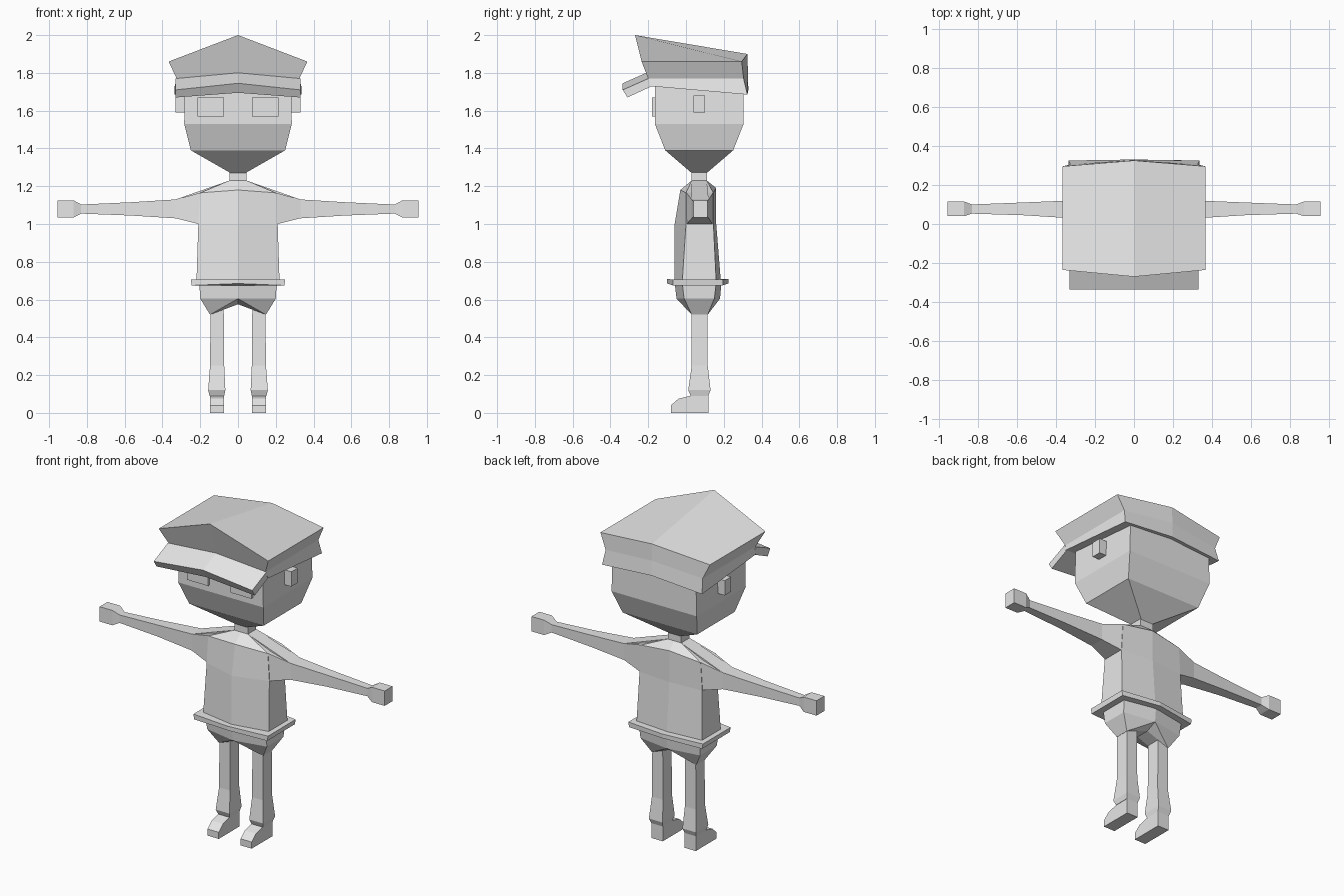
import bpy
import bmesh

default_cube = bpy.data.objects.get("Cube")
if default_cube:
    bpy.data.objects.remove(default_cube, do_unlink=True)

grey = bpy.data.materials.new("plain grey")
grey.use_nodes = True
grey.diffuse_color = (.8, .8, .8, 1)
grey.node_tree.nodes["Principled BSDF"].inputs["Base Color"].default_value = (.8, .8, .8, 1)


def finish(name, bm, mirrored=False):
    """Turn a bmesh into a flat shaded object, optionally mirrored across x."""
    bmesh.ops.recalc_face_normals(bm, faces=bm.faces[:])
    mesh = bpy.data.meshes.new(name)
    bm.to_mesh(mesh)
    bm.free()
    mesh.materials.append(grey)
    part = bpy.data.objects.new(name, mesh)
    bpy.context.collection.objects.link(part)
    if mirrored:
        modifier = part.modifiers.new("other side", "MIRROR")
        modifier.use_clip = False
        modifier.use_mirror_merge = False
    return part


def loft(name, rings, mirrored=False, folded_caps=False):
    """Skin a list of equal-length rings and close both ends."""
    bm = bmesh.new()
    loops = [[bm.verts.new(point) for point in ring] for ring in rings]
    count = len(loops[0])
    for lower, upper in zip(loops, loops[1:]):
        for i in range(count):
            j = (i + 1) % count
            bm.faces.new((lower[i], lower[j], upper[j], upper[i]))
    for cap in (loops[0], loops[-1]):
        if folded_caps:
            bm.faces.new((cap[0], cap[1], cap[2], cap[3]))
            bm.faces.new((cap[0], cap[3], cap[4], cap[5]))
        else:
            bm.faces.new(cap)
    return finish(name, bm, mirrored)


def hull(name, points, mirrored=False):
    bm = bmesh.new()
    for point in points:
        bm.verts.new(point)
    bmesh.ops.convex_hull(bm, input=bm.verts[:])
    return finish(name, bm, mirrored)


def rect_z(z, x0, x1, y0, y1):
    return [(x0, y0, z), (x1, y0, z), (x1, y1, z), (x0, y1, z)]


def rect_x(x, y0, y1, z0, z1):
    return [(x, y0, z0), (x, y1, z0), (x, y1, z1), (x, y0, z1)]


def folded(x, front, back, side_front, side_back):
    """Six-sided ring, creased on the centre line; each argument is (y, z)."""
    return [(0, *front), (x, *side_front), (x, *side_back),
            (0, *back), (-x, *side_back), (-x, *side_front)]


def level(z, x, front, back, side_front, side_back):
    return folded(x, (front, z), (back, z), (side_front, z), (side_back, z))


def box(name, x0, x1, y0, y1, z0, z1, mirrored=False):
    return loft(name, [rect_z(z, x0, x1, y0, y1) for z in (z0, z1)], mirrored)


# Head and face
loft("head", [
    rect_z(1.27, -.04, .04, .03, .11),
    rect_z(1.39, -.25, .25, -.11, .25),
    rect_z(1.53, -.285, .285, -.165, .305),
    rect_z(1.76, -.28, .28, -.165, .305)])
box("eye", .075, .215, -.18, -.16, 1.57, 1.67, True)
box("ear", .27, .33, .04, .1, 1.59, 1.68, True)
box("neck", -.045, .045, .03, .11, 1.2, 1.3)

# Cap with a flared crown and a pitched visor
loft("cap", [
    folded(.335, (-.19, 1.75), (.33, 1.71), (-.19, 1.73), (.325, 1.685)),
    folded(.325, (-.21, 1.8), (.328, 1.8), (-.2, 1.77), (.305, 1.77)),
    folded(.367, (-.27, 2), (.325, 1.9), (-.235, 1.86), (.295, 1.86))],
    folded_caps=True)


def visor_section(x, raised):
    return [(x, -.2, 1.77 + raised), (x, -.335, 1.71 + raised),
            (x, -.31, 1.67 + raised * .7), (x, -.18, 1.73 + raised * .7)]


loft("visor", [visor_section(-.33, 0), visor_section(0, .035), visor_section(.33, 0)])

# Torso and belt
loft("torso", [
    level(.69, .22, -.06, .185, -.02, .16),
    level(1, .21, -.06, .16, 0, .145),
    folded(.2, (-.03, 1.18), (.16, 1.19), (0, 1.165), (.145, 1.165)),
    level(1.23, .045, .03, .11, .03, .11)])
loft("belt", [
    folded(.245, (-.1, .685), (.225, .685), (-.07, .675), (.195, .675)),
    folded(.25, (-.1, .71), (.225, .71), (-.07, .705), (.195, .705))])

# Arms running out to square hands
loft("arm", [
    rect_x(.19, 0, .145, .995, 1.168),
    rect_x(.33, .03, .12, 1.03, 1.13),
    rect_x(.57, .045, .11, 1.045, 1.115),
    rect_x(.83, .053, .1, 1.055, 1.103),
    rect_x(.87, .04, .115, 1.035, 1.125),
    rect_x(.955, .04, .115, 1.035, 1.125)], True)
loft("shoulder_slope", [
    [(.045, .03, 1.23), (.045, .11, 1.23), (.045, .11, 1.1), (.045, .03, 1.1)],
    [(.33, .03, 1.13), (.33, .12, 1.13), (.33, .12, 1.1), (.33, .03, 1.1)]], True)

# Hips tapering to the legs
loft("hips", [
    level(.605, .2, -.05, .18, -.01, .15),
    level(.69, .205, -.06, .188, -.02, .16)])
hull("hip_taper",
     [(0, -.05, .605), (.2, -.01, .605), (.2, .15, .605), (0, .18, .605)]
     + [(x, y, z) for x, z in ((0, .575), (.075, .575), (.148, .52))
        for y in (.03, .115)], True)

# Legs with flared cuffs, and wedge shoes
loft("leg", [
    rect_z(.59, .076, .145, .03, .115),
    rect_z(.25, .073, .148, .03, .115),
    rect_z(.12, .067, .158, .012, .13),
    rect_z(.09, .073, .15, .025, .118)], True)
shoe = [(.118, 0), (-.08, 0), (-.08, .04), (-.04, .075), (.02, .09), (.118, .09)]
loft("shoe", [[(x, y, z) for y, z in shoe] for x in (.073, .148)], True)
